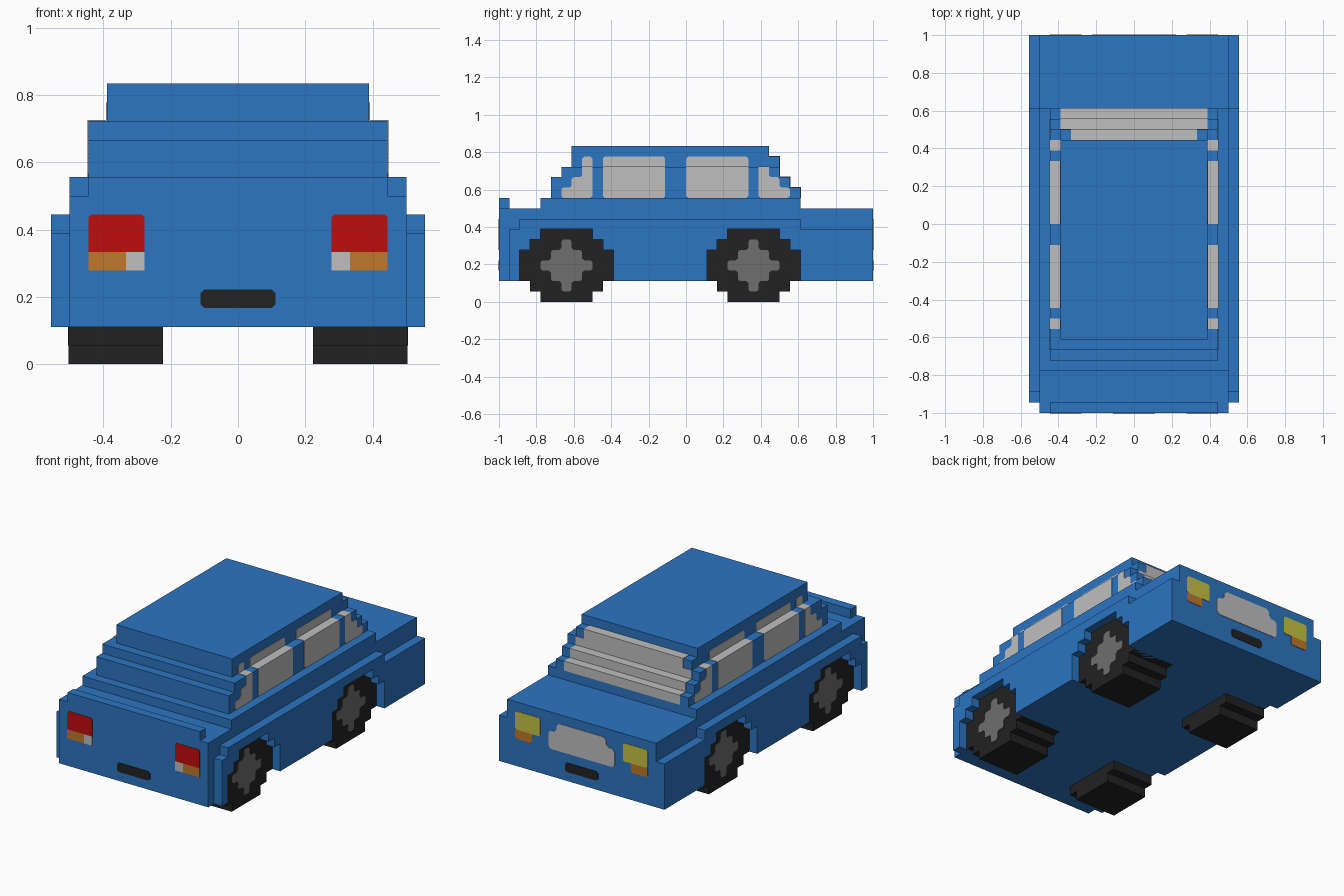
import bpy, bmesh
from mathutils import Vector

if "Cube" in bpy.data.objects:
    bpy.data.objects.remove(bpy.data.objects["Cube"], do_unlink=True)

V = 1 / 18      # one block of the grid
E = 0.05        # how far painted details stand proud, in blocks


def material(name, r, g, b):
    m = bpy.data.materials.new(name)
    m.use_nodes = True
    m.diffuse_color = (r, g, b, 1)
    m.node_tree.nodes["Principled BSDF"].inputs["Base Color"].default_value = (r, g, b, 1)
    return m


BLUE = material("body_blue", 0.025, 0.178, 0.539)
GREY = material("glass_grey", 0.52, 0.52, 0.52)
HUB = material("hub_grey", 0.156, 0.156, 0.156)
BLACK = material("rubber_black", 0.016, 0.016, 0.016)
RED = material("light_red", 0.527, 0.004, 0.004)
ORANGE = material("light_orange", 0.52, 0.188, 0.025)
YELLOW = material("light_yellow", 0.56, 0.55, 0.058)


def clip(points, r, keep=None):
    """Cut every corner by r, except those at height keep."""
    out = []
    for i, p in enumerate(points):
        p = Vector(p)
        if keep is not None and abs(p.y - keep) < 1e-4:
            out.append(p)
            continue
        for q in (points[i - 1], points[(i + 1) % len(points)]):
            out.append(p + (Vector(q) - p).normalized() * r)
    return out


def rect(a0, a1, z0, z1):
    return [(a0, z0), (a1, z0), (a1, z1), (a0, z1)]


def prism(name, outline, axis, lo, hi, mat, mirror=False):
    """Extrude a side (axis x) or end (axis y) outline, given in blocks."""
    def place(p, d):
        return (V * d, V * p[0], V * p[1]) if axis == "x" else (V * p[0], V * d, V * p[1])
    bm = bmesh.new()
    a = [bm.verts.new(place(p, lo)) for p in outline]
    b = [bm.verts.new(place(p, hi)) for p in outline]
    bm.faces.new(a)
    bm.faces.new(b)
    for i in range(len(a)):
        j = (i + 1) % len(a)
        bm.faces.new((a[i], a[j], b[j], b[i]))
    bmesh.ops.recalc_face_normals(bm, faces=bm.faces)
    me = bpy.data.meshes.new(name)
    bm.to_mesh(me)
    bm.free()
    me.materials.append(mat)
    ob = bpy.data.objects.new(name, me)
    bpy.context.collection.objects.link(ob)
    if mirror:
        ob.modifiers.new("Mirror", "MIRROR")
    return ob


def stepped_disc(c):
    """Blocky wheel outline around y = c, 9 blocks wide and 7 high."""
    half = [(2.5, 0), (2.5, 1), (3.5, 1), (3.5, 2), (4.5, 2),
            (4.5, 5), (3.5, 5), (3.5, 6), (2.5, 6), (2.5, 7)]
    return [(c + y, z) for y, z in half] + [(c - y, z) for y, z in reversed(half)]


def stepped_cross(c):
    """Blocky hub outline: a 3 x 3 square with one block on each side."""
    quarter = [(0.5, 2.5), (0.5, 1.5), (1.5, 1.5), (1.5, 0.5), (2.5, 0.5)]
    pts = [(y, z) for y, z in quarter] + [(y, -z) for y, z in reversed(quarter)]
    pts += [(-y, -z) for y, z in quarter] + [(-y, z) for y, z in reversed(quarter)]
    return [(c + y, 3.5 + z) for y, z in pts]


# Main body with hood, beltline and tail lip
prism("body", [(-18, 2), (18, 2), (18, 9), (11, 9), (11, 10), (-14, 10), (-14, 9), (-18, 9)],
      "x", -9, 9, BLUE)
prism("tail_lip", rect(-18, -17, 9, 10), "x", -8, 8, BLUE)

# Side panels with stepped wheel arches open at the bottom
WHEELS = {"rear": -11.5, "front": 6.5}
panel = [(-17, 7), (-17, 2)]
for c in WHEELS.values():
    arch = [p for p in stepped_disc(c) if p[1] >= 2 and p != (c + 3.5, 2) and p != (c - 3.5, 2)]
    panel += arch[::-1]
panel += [(18, 2), (18, 7), (11, 7), (11, 8), (-16, 8), (-16, 7)]
prism("side_panel", panel, "x", 9, 10, BLUE, True)

# Cabin in two stepped widths
prism("cabin_lower", [(-13, 10), (11, 10), (11, 11), (10, 11), (10, 12), (9, 12), (9, 13),
                      (-12, 13), (-12, 12), (-13, 12)], "x", -8, 8, BLUE)
prism("cabin_roof", [(-11, 13), (9, 13), (9, 14), (8, 14), (8, 15), (-11, 15)],
      "x", -7, 7, BLUE)

# Windscreen, following the steps
prism("windscreen_lower", [(7, 10), (11 + E, 10), (11 + E, 11 + E), (10 + E, 11 + E),
                           (10 + E, 12 + E), (9 + E, 12 + E), (9 + E, 13), (7, 13)],
      "x", -7, 7, GREY)
prism("windscreen_upper", rect(7, 9 + E, 13, 14 + E), "x", -6, 6, GREY)

# Side windows: lower glass reaches over the ledge, upper glass sits above it
T = 13 + E
lower = {
    "front_door_window": rect(0, 6, 10, T),
    "rear_door_window": rect(-8, -2, 10, T),
    "front_quarter_window": [(7, 10), (10, 10), (10, 11), (9, 11), (9, 12), (8, 12), (8, T), (7, T)],
    "rear_quarter_window": [(-12, 10), (-9, 10), (-9, T), (-10, T), (-10, 12), (-11, 12),
                            (-11, 11), (-12, 11)],
}
for name, pts in lower.items():
    prism(name, clip(pts, 0.2, T), "x", 6.5, 8 + E, GREY, True)
for name, y0, y1 in (("front_door", 0, 6), ("rear_door", -8, -2), ("rear_quarter", -10, -9)):
    prism(name + "_window_top", clip(rect(y0, y1, 13, 14), 0.2, 13), "x", 6.5, 7 + E, GREY, True)

# Wheels
for name, c in WHEELS.items():
    prism(name + "_tyre", stepped_disc(c), "x", 4, 9 + E, BLACK, True)
    prism(name + "_hub", clip(stepped_cross(c), 0.2), "x", 9, 9 + 2 * E, HUB, True)

# Tail end: lamps and plate
tail = (-18 - E, -18 + E)
prism("tail_lamp", clip(rect(5, 8, 6, 8), 0.15, 6), "y", *tail, RED, True)
prism("tail_indicator", rect(6, 8, 5, 6), "y", *tail, ORANGE, True)
prism("reverse_lamp", rect(5, 6, 5, 6), "y", *tail, GREY, True)
prism("tail_plate", clip(rect(-2, 2, 3, 4), 0.2), "y", *tail, BLACK)

# Hood end: lamps, grille and plate
nose = (18 - E, 18 + E)
prism("headlamp", clip(rect(5, 8, 6, 8), 0.15), "y", *nose, YELLOW, True)
prism("nose_indicator", clip(rect(6, 8, 5, 6), 0.15, 6), "y", *nose, ORANGE, True)
prism("grille", clip([(-4, 5), (4, 5), (4, 7), (3, 7), (3, 8), (-3, 8), (-3, 7), (-4, 7)], 0.3),
      "y", *nose, GREY)
prism("nose_plate", clip(rect(-2, 2, 3, 4), 0.2), "y", *nose, BLACK)
